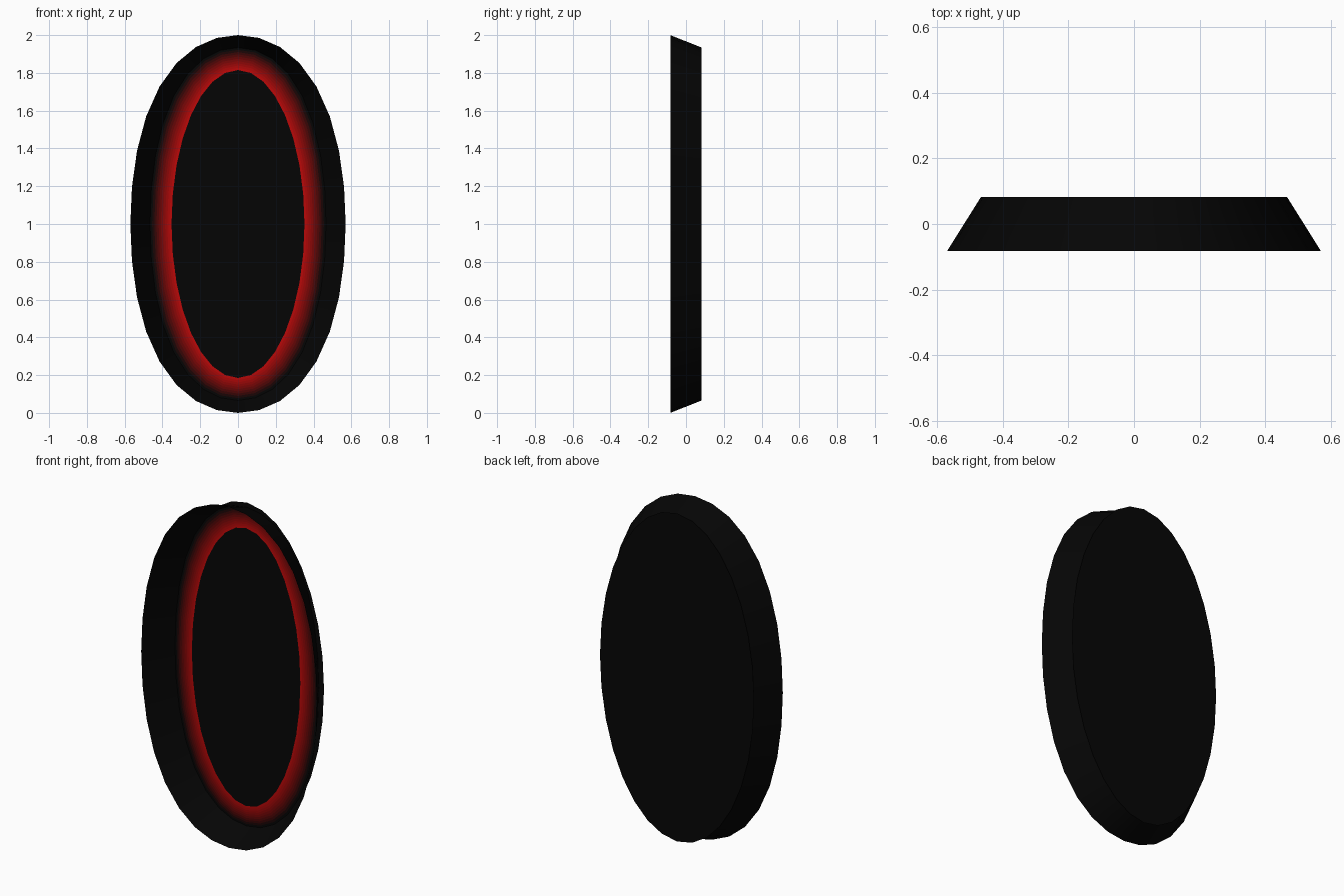
import bpy, bmesh, math

if "Cube" in bpy.data.objects:
    bpy.data.objects.remove(bpy.data.objects["Cube"])

SIDES = 32
BANDS = 10
FRONT, FLOOR, BACK = -0.083, 0.075, 0.083


def material(name, color):
    m = bpy.data.materials.new(name)
    m.diffuse_color = (*color, 1)
    m.use_nodes = True
    m.node_tree.nodes["Principled BSDF"].inputs["Base Color"].default_value = m.diffuse_color
    return m


def oval(bm, rx, rz, y, bulge=0.0):
    """Ring of vertices on an ellipse, slightly fuller on the diagonals."""
    ring = []
    for i in range(SIDES):
        a = 2 * math.pi * i / SIDES
        k = 1 + bulge * math.sin(2 * a) ** 2
        ring.append(bm.verts.new((k * rx * math.sin(a), y, 1 + k * rz * math.cos(a))))
    return ring


def bridge(bm, a, b, mat=0, smooth=False):
    for i in range(SIDES):
        j = (i + 1) % SIDES
        f = bm.faces.new((a[i], a[j], b[j], b[i]))
        f.material_index, f.smooth = mat, smooth


def finish(bm, name, mats, face_front=False):
    for f in bm.faces:
        f.normal_update()
        if face_front and f.normal.y > 0:
            f.normal_flip()
    me = bpy.data.meshes.new(name)
    bm.to_mesh(me)
    bm.free()
    for m in mats:
        me.materials.append(m)
    ob = bpy.data.objects.new(name, me)
    bpy.context.collection.objects.link(ob)


DARK = 0.0016
black = material("black", (DARK, DARK, DARK))

# Tapered frame: thin sloping wall, wide at the front
bm = bmesh.new()
rim = oval(bm, 0.57, 1.0, FRONT, 0.03)
base = oval(bm, 0.466, 0.934, BACK, 0.03)
bridge(bm, rim, base, smooth=True)
finish(bm, "tapered_frame", [black])

# Flat back panel, a little wider than the narrow end of the frame
bm = bmesh.new()
bm.faces.new(oval(bm, 0.50, 0.962, BACK, 0.0)[::-1])
for f in bm.faces:
    f.normal_update()
    if f.normal.y < 0:
        f.normal_flip()
finish(bm, "back_panel", [black])

# Dark centre panel
bm = bmesh.new()
bm.faces.new(oval(bm, 0.352, 0.815, FLOOR))
finish(bm, "centre_panel", [black], True)

# Glowing ring around the centre, fading from red to black outwards
bm = bmesh.new()
loops = []
for k in range(BANDS + 1):
    t = k / BANDS
    loops.append(oval(bm, 0.352 + 0.114 * t, 0.815 + 0.119 * t, FLOOR + 0.006 * t, 0.03 * t))
mats = []
for k in range(BANDS):
    glow = max(0.0, 1 - (k + 0.3) / (BANDS - 1)) ** 1.6
    mats.append(material(f"glow_{k}", (DARK + 0.52 * glow, DARK + 0.001 * glow, DARK + 0.001 * glow)))
    bridge(bm, loops[k], loops[k + 1], k)
finish(bm, "glow_ring", mats, True)
